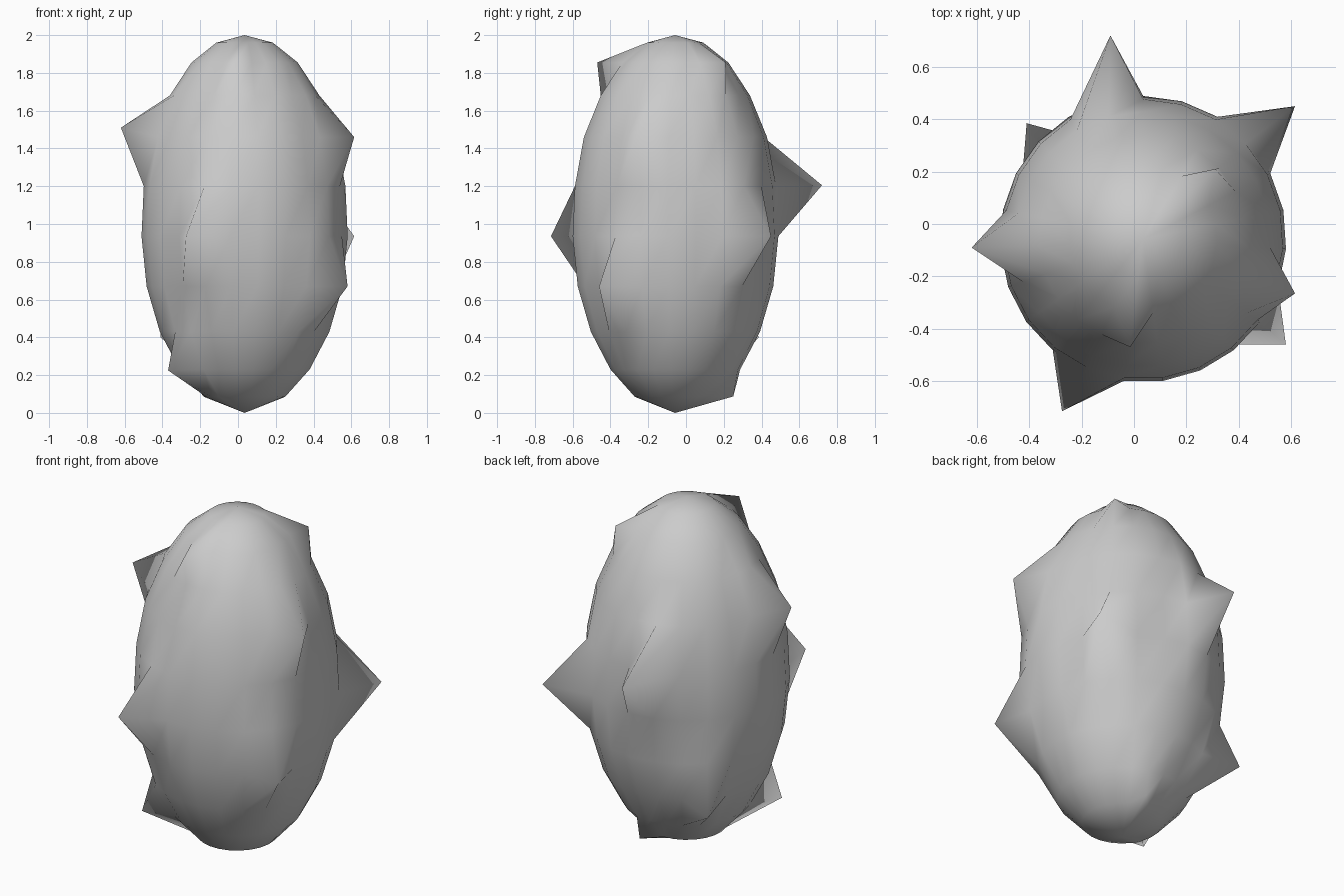
import bpy, bmesh
from math import cos, sin, radians

if "Cube" in bpy.data.objects:
    bpy.data.objects.remove(bpy.data.objects["Cube"])

CX, CY, SEGS = 0.035, -0.058, 23

# Egg profile: (height, radius) of each ring between the two poles
rings = [(0.085, 0.215), (0.23, 0.345), (0.43, 0.45), (0.67, 0.52), (0.935, 0.547),
         (1.20, 0.535), (1.46, 0.487), (1.68, 0.397), (1.855, 0.282), (1.96, 0.15)]

# Pulled-out spikes: (ring, segment) -> tip position
spikes = {
    (5, 1): (-0.09, 0.72, 1.205),
    (6, 6): (-0.62, -0.09, 1.51),
    (4, 20): (0.615, 0.45, 0.935),
    (6, 16): (0.615, -0.265, 1.46),
    (3, 15): (0.58, -0.46, 0.67),
    (4, 10): (-0.275, -0.715, 0.935),
    (2, 3): (-0.41, 0.385, 0.40),
    (0, 22): (0.125, 0.25, 0.087),
    (1, 8): (-0.37, -0.36, 0.225),
    (8, 11): (-0.015, -0.47, 1.855),
    (8, 20): (0.31, 0.21, 1.855),
}

bm = bmesh.new()

# Ring vertices, with the spike tips substituted
grid = []
for i, (z, r) in enumerate(rings):
    row = []
    for j in range(SEGS):
        a = radians(90 + 360 * j / SEGS)
        base = (CX + r * cos(a), CY + r * sin(a), z)
        row.append(bm.verts.new(spikes.get((i, j), base)))
    grid.append(row)
bottom = bm.verts.new((CX, CY, 0.0))
top = bm.verts.new((CX, CY, 2.0))

# Skin: quads between rings, triangle fans at the poles
for j in range(SEGS):
    k = (j + 1) % SEGS
    bm.faces.new((bottom, grid[0][k], grid[0][j]))
    bm.faces.new((top, grid[-1][j], grid[-1][k]))
    for lo, hi in zip(grid, grid[1:]):
        bm.faces.new((lo[j], lo[k], hi[k], hi[j]))
bmesh.ops.recalc_face_normals(bm, faces=bm.faces)
for f in bm.faces:
    f.smooth = True

mesh = bpy.data.meshes.new("spiky_egg")
bm.to_mesh(mesh)
bm.free()
bpy.context.collection.objects.link(bpy.data.objects.new("spiky_egg", mesh))
